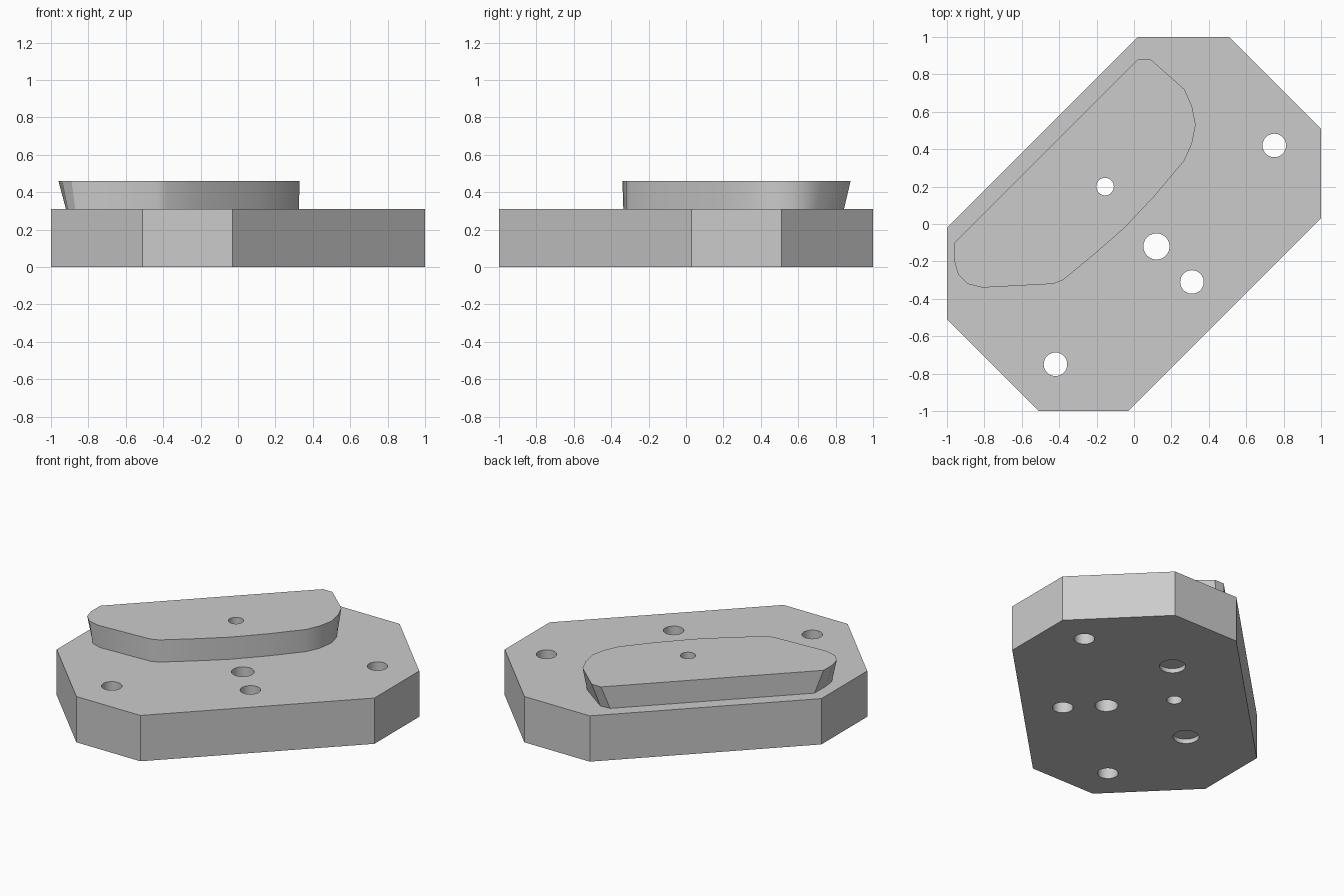
import bpy, bmesh, math

cube = bpy.data.objects.get("Cube")
if cube:
    bpy.data.objects.remove(cube, do_unlink=True)

BASE_TOP, BLOCK_TOP = 0.31, 0.46

grey = bpy.data.materials.new("plain grey")
grey.use_nodes = True
colour = (0.6, 0.6, 0.6, 1)
grey.diffuse_color = colour
grey.node_tree.nodes["Principled BSDF"].inputs["Base Color"].default_value = colour


def loft(name, lower, upper, z0, z1):
    """Solid between two matching outlines."""
    bm = bmesh.new()
    a = [bm.verts.new((x, y, z0)) for x, y in lower]
    b = [bm.verts.new((x, y, z1)) for x, y in upper]
    n = len(a)
    bm.faces.new(a[::-1])
    bm.faces.new(b)
    for i in range(n):
        j = (i + 1) % n
        bm.faces.new((a[i], a[j], b[j], b[i]))
    bmesh.ops.recalc_face_normals(bm, faces=bm.faces)
    mesh = bpy.data.meshes.new(name)
    bm.to_mesh(mesh)
    bm.free()
    obj = bpy.data.objects.new(name, mesh)
    bpy.context.collection.objects.link(obj)
    mesh.materials.append(grey)
    return obj


def drill(obj, x, y, r, z0, z1):
    """Cut a round hole, then remove the cutter."""
    ring = [(x + r * math.cos(t * math.tau / 32), y + r * math.sin(t * math.tau / 32))
            for t in range(32)]
    cutter = loft("hole_cutter", ring, ring, z0, z1)
    cutter.hide_render = True
    mod = obj.modifiers.new("hole", "BOOLEAN")
    mod.operation, mod.solver, mod.object = "DIFFERENCE", "EXACT", cutter
    select(obj)
    bpy.ops.object.modifier_apply(modifier=mod.name)
    bpy.data.objects.remove(cutter, do_unlink=True)


def select(obj):
    bpy.ops.object.select_all(action="DESELECT")
    obj.select_set(True)
    bpy.context.view_layer.objects.active = obj


# Base plate: diagonal slab with clipped corners
plate_outline = [(-1, -0.51), (-0.51, -1), (-0.03, -1), (1, 0.03),
                 (1, 0.51), (0.51, 1), (0.02, 1), (-1, -0.02)]
plate = loft("base_plate", plate_outline, plate_outline, 0, BASE_TOP)

# Raised block: curved front edge, straight back edge, ends tapering downwards
top = [(-0.96, -0.1), (-0.96, -0.2), (-0.94, -0.27), (-0.89, -0.32), (-0.81, -0.34),
       (-0.43, -0.32), (-0.38, -0.3), (-0.21, -0.16), (-0.05, -0.02), (0.11, 0.15),
       (0.27, 0.34), (0.31, 0.43), (0.33, 0.53), (0.31, 0.63), (0.27, 0.72),
       (0.09, 0.88), (0.02, 0.88)]
bottom = [(-0.92, -0.06), (-0.92, -0.18), (-0.91, -0.26), (-0.87, -0.31), (-0.8, -0.335)]
bottom += top[5:12] + [(0.325, 0.53), (0.305, 0.62), (0.25, 0.7), (0.05, 0.845), (-0.02, 0.84)]
block = loft("raised_block", bottom, top, BASE_TOP, BLOCK_TOP)

# Through holes
for x, y, r in [(0.75, 0.42, 0.063), (0.31, -0.31, 0.063),
                (-0.42, -0.75, 0.063), (0.12, -0.12, 0.07)]:
    drill(plate, x, y, r, -0.1, 0.6)
for part in (plate, block):
    drill(part, -0.155, 0.2, 0.047, -0.1, 0.6)

# Shallow round recesses underneath
for x, y in [(0.12, 0.51), (-0.5, -0.1)]:
    drill(plate, x, y, 0.08, -0.1, 0.03)

for part in (plate, block):
    select(part)
    bpy.ops.object.shade_smooth_by_angle(angle=math.radians(30))
